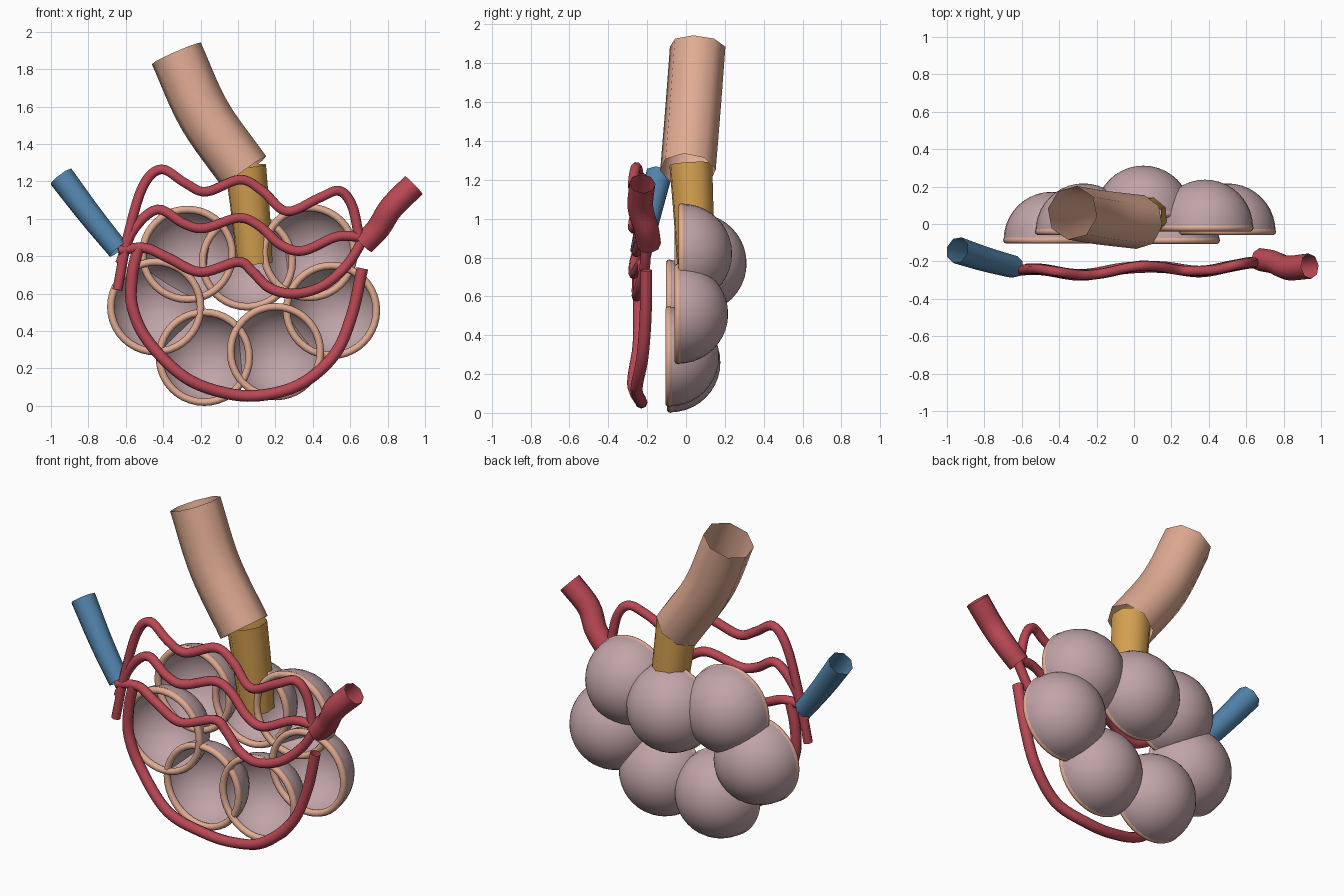
import bpy, bmesh, math
from mathutils import Matrix, Vector

cube = bpy.data.objects.get("Cube")
if cube:
    bpy.data.objects.remove(cube, do_unlink=True)


def material(name, rgb):
    mat = bpy.data.materials.new(name)
    mat.use_nodes = True
    mat.diffuse_color = (*rgb, 1)
    mat.node_tree.nodes["Principled BSDF"].inputs["Base Color"].default_value = (*rgb, 1)
    return mat


MAUVE = material("mauve", (0.53, 0.37, 0.39))
PEACH = material("peach", (0.75, 0.41, 0.29))
RED = material("red", (0.49, 0.065, 0.09))
BLUE = material("blue", (0.085, 0.23, 0.41))
GOLD = material("gold", (0.66, 0.35, 0.08))


def smooth_path(points, steps):
    """Catmull-Rom interpolation through the control points."""
    pts = [Vector(p) for p in points]
    pts = [pts[0] * 2 - pts[1]] + pts + [pts[-1] * 2 - pts[-2]]
    path = []
    for a, b, c, d in zip(pts, pts[1:], pts[2:], pts[3:]):
        for i in range(steps):
            t = i / steps
            path.append(b + (c - a) * t / 2 + (a * 2 - b * 5 + c * 4 - d) * t * t / 2
                        + (b * 3 - a - c * 3 + d) * t ** 3 / 2)
    return path + [pts[-2]]


def tube(name, points, start_radius, end_radius, mat, steps=5):
    """Open-ended eight-sided tube swept along a smooth path."""
    path = smooth_path(points, steps)
    curve = bpy.data.curves.new(name, "CURVE")
    curve.dimensions = "3D"
    curve.bevel_depth = 1
    curve.bevel_resolution = 2
    curve.use_fill_caps = False
    spline = curve.splines.new("POLY")
    spline.points.add(len(path) - 1)
    for i, (point, co) in enumerate(zip(spline.points, path)):
        point.co = (*co, 1)
        t = i / (len(path) - 1)
        point.radius = start_radius + (end_radius - start_radius) * t
    spline.use_smooth = True
    curve.materials.append(mat)
    obj = bpy.data.objects.new(name, curve)
    bpy.context.collection.objects.link(obj)
    bpy.ops.object.select_all(action="DESELECT")
    obj.select_set(True)
    bpy.context.view_layer.objects.active = obj
    bpy.ops.object.convert(target="MESH")
    return obj


def air_sac(name, center, radius=0.257):
    """Open half sphere bulging to the back."""
    bm = bmesh.new()
    bmesh.ops.create_uvsphere(bm, u_segments=32, v_segments=20, radius=radius)
    front = [v for v in bm.verts if v.co.z < -0.001]
    bmesh.ops.delete(bm, geom=front, context="VERTS")
    bm.transform(Matrix.Rotation(-math.pi / 2, 4, "X"))
    for face in bm.faces:
        face.smooth = True
    mesh = bpy.data.meshes.new(name)
    bm.to_mesh(mesh)
    bm.free()
    mesh.materials.append(MAUVE)
    obj = bpy.data.objects.new(name, mesh)
    obj.location = center
    bpy.context.collection.objects.link(obj)


def sac_rim(name, center):
    bpy.ops.mesh.primitive_torus_add(
        location=center, rotation=(math.pi / 2, 0, 0), major_radius=0.24,
        minor_radius=0.02, major_segments=40, minor_segments=10)
    obj = bpy.context.object
    obj.name = name
    obj.data.materials.append(PEACH)
    bpy.ops.object.shade_smooth()


# Cluster of air sacs with rounded rims
sacs = {
    "upper_right": (-0.27, -0.04, 0.81),
    "upper_left": (0.38, -0.02, 0.82),
    "center": (0.05, 0.055, 0.77),
    "middle_right": (-0.44, -0.085, 0.53),
    "middle_left": (0.5, -0.04, 0.51),
    "lower_right": (-0.18, -0.08, 0.26),
    "lower_left": (0.2, -0.087, 0.29),
}
for place, center in sacs.items():
    air_sac(place + "_air_sac", center)
    sac_rim(place + "_rim", center)

# Airway: wide bent pipe above a short inner pipe
tube("wide_airway", [(-0.33, 0.06, 1.885), (-0.18, 0.035, 1.555), (0.035, 0.01, 1.25)],
     0.145, 0.145, PEACH, 6)
tube("inner_airway", [(0.04, 0.025, 1.28), (0.07, 0.04, 1), (0.09, 0.05, 0.76)],
     0.116, 0.1, GOLD, 3)

# Large vessels at each side
tube("right_blue_vessel", [(-0.945, -0.14, 1.225), (-0.79, -0.19, 1.02), (-0.64, -0.23, 0.835)],
     0.072, 0.06, BLUE)
tube("left_red_vessel", [(0.94, -0.225, 1.18), (0.82, -0.235, 1.06),
                         (0.75, -0.205, 0.95), (0.67, -0.19, 0.865)], 0.068, 0.062, RED)


# Thin vessels winding across the front
def thin_vessel(name, profile, radius=0.027):
    def depth(x):
        return -0.245 + 0.02 * math.cos(math.tau * (x - 0.05) / 0.6) + 0.03 * x
    tube(name, [(x, depth(x), z) for x, z in profile], radius, radius, RED, 6)


thin_vessel("top_thin_vessel", [
    (-0.645, 0.62), (-0.59, 0.9), (-0.51, 1.17), (-0.41, 1.265), (-0.28, 1.19),
    (-0.17, 1.145), (0.01, 1.21), (0.13, 1.15), (0.26, 1.04), (0.43, 1.11),
    (0.54, 1.15), (0.61, 1.07), (0.65, 0.89)])
thin_vessel("upper_thin_vessel", [
    (-0.63, 0.76), (-0.56, 0.94), (-0.43, 1.05), (-0.29, 0.975), (-0.18, 0.95),
    (0, 1.005), (0.11, 0.965), (0.23, 0.86), (0.35, 0.83), (0.53, 0.905), (0.67, 0.9)])
thin_vessel("lower_thin_vessel", [
    (-0.64, 0.83), (-0.5, 0.845), (-0.37, 0.79), (-0.2, 0.715), (0, 0.77),
    (0.08, 0.715), (0.17, 0.63), (0.3, 0.6), (0.45, 0.64), (0.58, 0.75), (0.67, 0.89)])
thin_vessel("looping_thin_vessel", [
    (-0.535, 0.84), (-0.565, 0.7), (-0.565, 0.53), (-0.48, 0.345), (-0.28, 0.15),
    (-0.05, 0.065), (0.15, 0.06), (0.35, 0.125), (0.52, 0.28), (0.61, 0.49),
    (0.665, 0.735)], 0.031)
